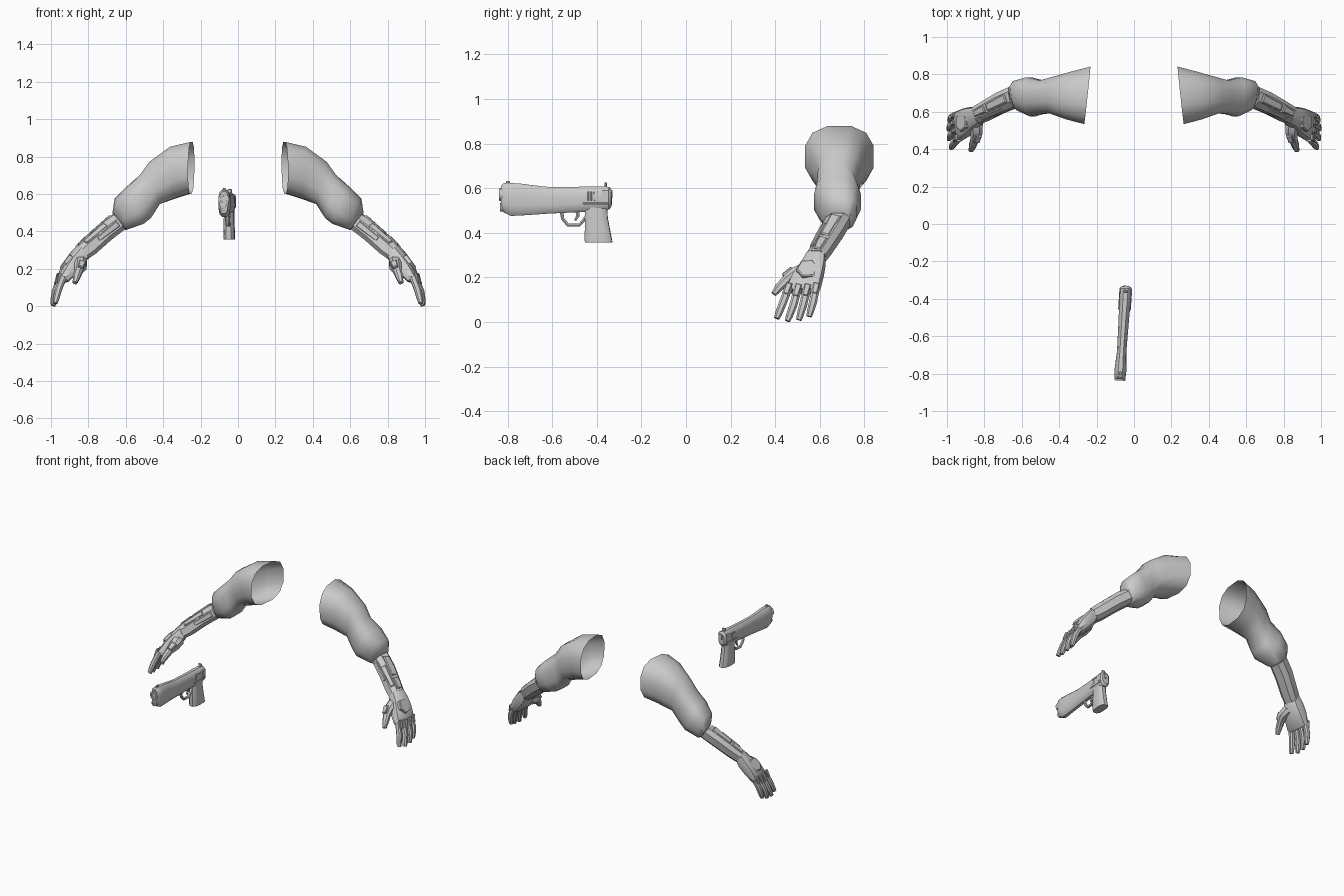
import bpy, bmesh
from math import sin, cos, pi, radians, copysign
from mathutils import Vector as V, Matrix

if "Cube" in bpy.data.objects:
    bpy.data.objects.remove(bpy.data.objects["Cube"])

# pistol is turned slightly about z, pivoting at its back end
GUN = (Matrix.Translation((-.043, -.335, 0)) @ Matrix.Rotation(-.066, 4, 'Z')
       @ Matrix.Translation((0, .335, 0)))


def finish(name, bm, mirror, angle=35):
    bmesh.ops.recalc_face_normals(bm, faces=bm.faces)
    if not mirror:
        bm.transform(GUN)
    me = bpy.data.meshes.new(name)
    bm.to_mesh(me)
    bm.free()
    me.shade_smooth()
    me.set_sharp_from_angle(angle=radians(angle))
    ob = bpy.data.objects.new(name, me)
    bpy.context.collection.objects.link(ob)
    if mirror:
        ob.modifiers.new("mirror", 'MIRROR')
    return ob


def ring(c, u, v, n=12, p=1.0):
    """Superellipse ring; p below 1 makes it boxier."""
    f = lambda t: copysign(abs(t) ** p, t)
    return [V(c) + V(u) * f(cos(a)) + V(v) * f(sin(a))
            for a in ((i + .5) * 2 * pi / n for i in range(n))]


def loft(name, rings, mirror=True, start=True, end=True, angle=35):
    bm = bmesh.new()
    vs = [[bm.verts.new(p) for p in r] for r in rings]
    n = len(vs[0])
    for a, b in zip(vs, vs[1:]):
        for i in range(n):
            j = (i + 1) % n
            bm.faces.new((a[i], a[j], b[j], b[i]))
    if start:
        bm.faces.new(vs[0][::-1])
    if end:
        bm.faces.new(vs[-1])
    return finish(name, bm, mirror, angle)


def limb(secs, n=12, p=1.0):
    """Sections: top x,z  bottom x,z  y min,max  and x skew across y."""
    out = []
    for tx, tz, bx, bz, y0, y1, k in secs:
        c = ((tx + bx) / 2, (y0 + y1) / 2, (tz + bz) / 2)
        out.append(ring(c, ((tx - bx) / 2, 0, (tz - bz) / 2), (k, (y1 - y0) / 2, 0), n, p))
    return out


def tube(name, pts, radii, n=8, mirror=True, flat=1.0, p=.8):
    pts = [V(q) for q in pts]
    rings = []
    for i, q in enumerate(pts):
        d = (pts[min(i + 1, len(pts) - 1)] - pts[max(i - 1, 0)]).normalized()
        ref = V((1, 0, 0)) if abs(d.x) < .8 else V((0, 0, 1))
        s = d.cross(ref).normalized()
        rings.append(ring(q, s * radii[i], s.cross(d) * radii[i] * flat, n, p))
    return loft(name, rings, mirror)


def slab(name, a, b, nrm, width, thick, mirror=True, taper=.8):
    """Chamfered plate running from a to b, facing nrm."""
    a, b = V(a), V(b)
    d = (b - a).normalized()
    s = d.cross(V(nrm)).normalized()
    m = s.cross(d).normalized()
    rings = []
    for h, k in ((-1, 1), (.4, 1), (1, .75)):
        o, e = m * thick / 2 * h, d * width * .5 * (1 - k)
        wa, wb = s * width / 2 * k, s * width / 2 * k * taper
        rings.append([a + e + wa + o, b - e + wb + o, b - e - wb + o, a + e - wa + o])
    return loft(name, rings, mirror, angle=20)


# upper arm sleeve, open at the shoulder, bulging at the elbow
loft("upper_arm", limb([
    (.248, .882, .252, .60, .53, .846, -.017), (.36, .856, .335, .573, .556, .817, -.012),
    (.475, .775, .417, .543, .59, .784, 0), (.525, .705, .465, .468, .585, .77, 0),
    (.595, .64, .508, .437, .572, .787, .01), (.657, .577, .60, .406, .606, .766, .01),
    (.668, .505, .622, .425, .645, .74, .01)], 12, .78), start=False, angle=50)

# forearm shell
loft("forearm", limb([
    (.670, .492, .607, .408, .624, .738, .01), (.742, .438, .678, .354, .594, .706, .012),
    (.828, .356, .766, .278, .552, .652, .015), (.864, .322, .808, .25, .536, .628, .015)], 8, .8))

# hand
loft("palm", limb([
    (.856, .325, .808, .255, .535, .626, .015), (.895, .283, .822, .22, .51, .626, .015),
    (.930, .234, .862, .174, .472, .618, .015), (.960, .168, .912, .13, .442, .604, .012),
    (.960, .15, .925, .125, .45, .597, .01)], 10, .7))

# fingers with knuckle caps
knuckles = [(.935, .460, .155), (.942, .502, .150), (.946, .543, .150), (.946, .582, .155)]
mids = [(.961, .434, .085), (.975, .480, .072), (.980, .525, .075), (.974, .570, .090)]
tips = [(.978, .407, .016), (.989, .455, .004), (.990, .506, .009), (.984, .552, .024)]
for i, (k, m, t) in enumerate(zip(knuckles, mids, tips)):
    k, m, t = V(k), V(m), V(t)
    tube(f"finger_{i + 1}", [k, k.lerp(m, .5), m, m.lerp(t, .6), t],
         [.021, .019, .019, .017, .013])
    slab(f"knuckle_{i + 1}", k + V((.017, .004, .02)), k.lerp(m, .5) + V((.015, 0, .006)),
         (.9, 0, .4), .028, .012)

# thumb growing from the ball of the hand
tube("thumb", [(.862, .575, .245), (.843, .53, .230), (.843, .488, .212), (.852, .45, .188),
               (.864, .417, .155), (.872, .394, .125)], [.03, .038, .034, .023, .02, .013])
slab("thumb_plate", (.83, .475, .24), (.842, .435, .208), (-.2, -.5, .8), .036, .016)

# six-sided plate on the back of the hand
n, d = V((.8, .02, .6)), V((.45, -.35, -.6))
s = n.cross(d).normalized() * .05
t = s.cross(n).normalized() * .052
c = V((.921, .545, .238))
loft("hand_plate", [ring(c + n * h, s * k, t * k, 6)
                    for h, k in ((-.015, 1), (.004, 1), (.008, .88))], angle=20)

# raised forearm panels
A, B = V((.638, .681, .45)), V((.84, .583, .289))
ax = (B - A).normalized()
up = V((.63, 0, .78))
up = (up - ax * up.dot(ax)).normalized()
front = ax.cross(up)
for i, (deg, s0, s1, w, r) in enumerate([(0, .08, .6, .05, .052), (0, .66, .95, .04, .045),
                                         (52, .3, .85, .035, .049), (-52, .12, .7, .04, .049),
                                         (95, .1, .62, .035, .050)]):
    nv = up * cos(radians(deg)) + front * sin(radians(deg))
    slab(f"forearm_panel_{i + 1}", A.lerp(B, s0) + nv * r,
         A.lerp(B, s1) + nv * (r - .007), nv, w, .016)


# ---- pistol ----
def gun_ring(y, zt, zb, hw, p=.75):
    return ring((0, y, (zt + zb) / 2), (0, 0, (zt - zb) / 2 * 1.03), (hw * 1.03, 0, 0), 12, p)


def box(name, y0, y1, z0, z1, hw, x=0):
    bm = bmesh.new()
    bmesh.ops.create_cube(bm, size=1, matrix=Matrix.Translation((x, (y0 + y1) / 2, (z0 + z1) / 2))
                          @ Matrix.Diagonal((hw * 2, y1 - y0, z1 - z0, 1)))
    bmesh.ops.bevel(bm, geom=bm.edges[:], offset=min(hw, .008) * .4, segments=1, affect='EDGES')
    return finish(name, bm, False, 20)


# slide and frame in one lofted body
loft("pistol_body", [gun_ring(*q) for q in [
    (-.830, .612, .512, .022), (-.818, .622, .492, .030), (-.785, .623, .476, .032),
    (-.74, .620, .478, .029), (-.68, .612, .482, .025), (-.62, .606, .486, .026),
    (-.5, .606, .492, .028), (-.39, .608, .496, .032), (-.345, .606, .505, .032),
    (-.334, .592, .52, .024)]], False)

# grip flaring gently to the base
loft("grip", [ring((0, (a + b) / 2, z), (0, (b - a) / 2 * 1.03, 0), (hw, 0, 0), 12, .65)
              for z, a, b, hw in [(.515, -.453, -.354, .027), (.47, -.453, -.352, .028),
                                  (.42, -.453, -.343, .029), (.37, -.454, -.333, .031),
                                  (.356, -.452, -.331, .030)]], False)

# muzzle rings with recessed bores
for nm, z, r, y0 in (("muzzle", .572, .03, -.838), ("lower_muzzle", .515, .02, -.834)):
    loft(nm, [ring((0, y, z), (q, 0, 0), (0, 0, q), 14) for y, q in
              [(-.80, r), (y0, r), (y0, r * .62), (y0 + .007, r * .6)]], False)

# trigger and guard
tube("trigger_guard", [(0, -.56, .497), (0, -.553, .462), (0, -.53, .434), (0, -.48, .434),
                       (0, -.46, .455), (0, -.448, .475)], [.008] * 6, 6, False, 1.4)
tube("trigger", [(0, -.487, .50), (0, -.486, .476), (0, -.498, .455)],
     [.010, .008, .006], 6, False)

# sights and hammer
box("rear_sight", -.366, -.354, .60, .626, .012)
box("front_sight", -.808, -.79, .61, .632, .007)
box("hammer", -.345, -.330, .555, .592, .01)

# side details, repeated on both faces
for side in (-1, 1):
    box("slide_rail", -.46, -.345, .528, .536, .003, side * .031)
    box("rear_panel", -.375, -.345, .542, .592, .003, side * .031)
    for i in range(4):
        box(f"serration_{i + 1}", -.44 + i * .014, -.434 + i * .014, .545, .585, .003, side * .029)
